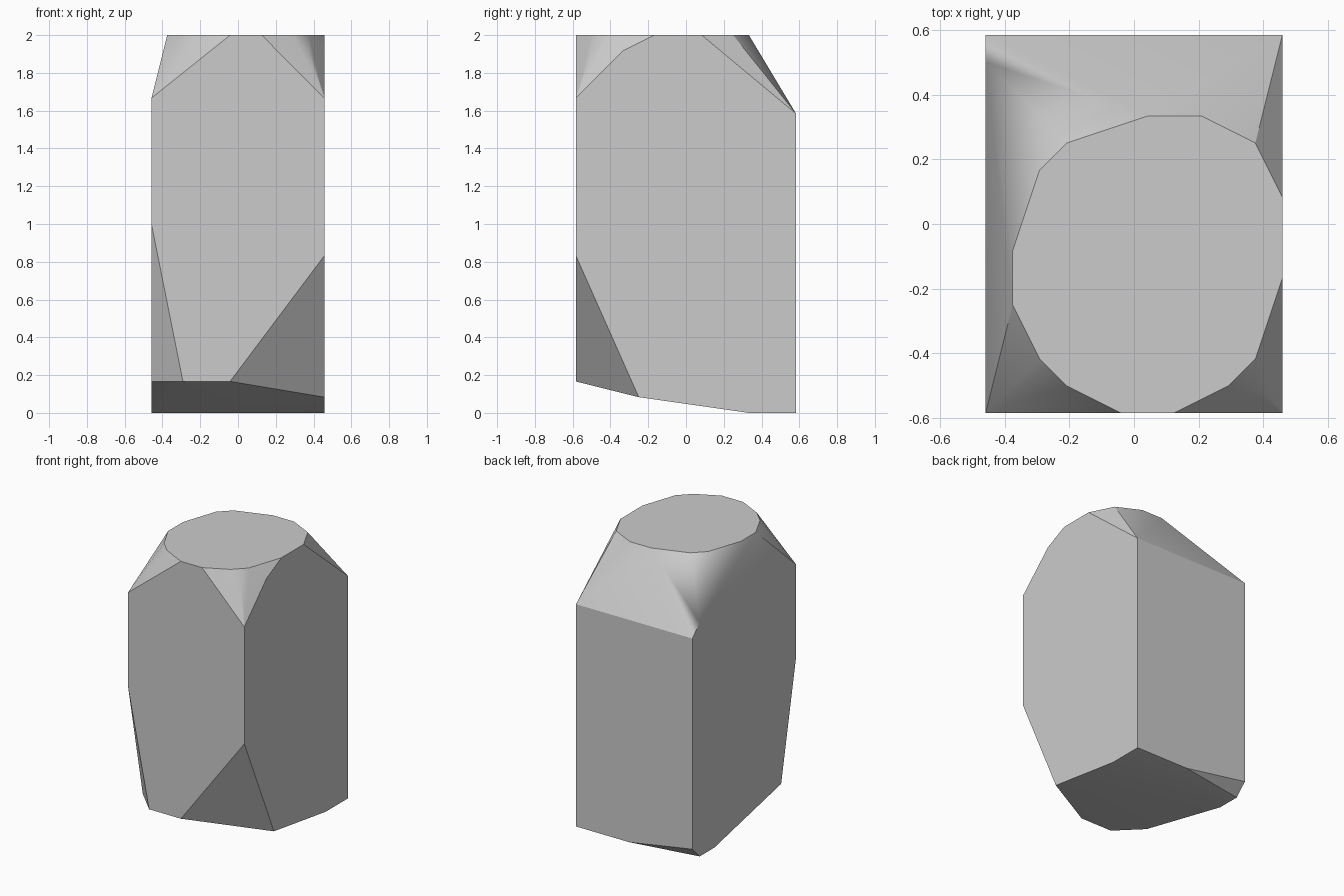
import bpy
import bmesh
import math

cube = bpy.data.objects.get("Cube")
if cube:
    bpy.data.objects.remove(cube, do_unlink=True)

# The stone sits on a lattice of equal steps, counted from its front right bottom corner
STEP = 1 / 12
WIDTH, DEPTH, HEIGHT = 11, 14, 24


def place(x, y, z):
    return ((x - WIDTH / 2) * STEP, (y - DEPTH / 2) * STEP, z * STEP)


# Rounded outline of the flat top
top_outline = [
    (6, 11), (8, 11), (10, 10), (WIDTH, 8), (WIDTH, 5),
    (10, 2), (9, 1), (7, 0), (5, 0), (3, 1),
    (2, 2), (1, 4), (1, 6), (2, 9), (3, 10),
]

# Shoulder corners where the sloping facets meet the walls
shoulders = [
    (0, 0, 20), (WIDTH, 0, 20), (10, 1, 23), (WIDTH, 3, 23),
    (0, 13, 20), (0, DEPTH, 19), (WIDTH, DEPTH, 19),
]

# Lower corners: chipped front corners and a base that rises to the front
lower_front = [
    (0, 0, 12), (WIDTH, 0, 10), (2, 0, 2), (5, 0, 2),
    (0, 2, 2), (WIDTH, 4, 1),
]
lower_back = [
    (0, 11, 0), (0, 13, 0), (0, DEPTH, 1), (6, DEPTH, 0),
    (WIDTH, 11, 0), (WIDTH, DEPTH, 0),
]

# Wrap all corners in one convex faceted body
corners = [(x, y, HEIGHT) for x, y in top_outline]
corners += shoulders + lower_front + lower_back
bm = bmesh.new()
for corner in corners:
    bm.verts.new(place(*corner))
bmesh.ops.convex_hull(bm, input=bm.verts[:])
bmesh.ops.dissolve_limit(bm, angle_limit=math.radians(0.5),
                         verts=bm.verts[:], edges=bm.edges[:])
bmesh.ops.recalc_face_normals(bm, faces=bm.faces[:])

mesh = bpy.data.meshes.new("faceted_stone")
bm.to_mesh(mesh)
bm.free()
stone = bpy.data.objects.new("faceted_stone", mesh)
bpy.context.collection.objects.link(stone)

# Plain grey material
grey = bpy.data.materials.new("light_grey")
grey.use_nodes = True
colour = (0.6, 0.6, 0.6, 1)
grey.diffuse_color = colour
for node in grey.node_tree.nodes:
    if node.type == "BSDF_PRINCIPLED":
        node.inputs["Base Color"].default_value = colour
mesh.materials.append(grey)

# Soft shading on shallow facets, crisp edges elsewhere, large walls kept flat
bpy.ops.object.select_all(action="DESELECT")
stone.select_set(True)
bpy.context.view_layer.objects.active = stone
bpy.ops.object.shade_smooth_by_angle(angle=math.radians(30))
weighted = stone.modifiers.new("flat_walls", "WEIGHTED_NORMAL")
weighted.keep_sharp = True
